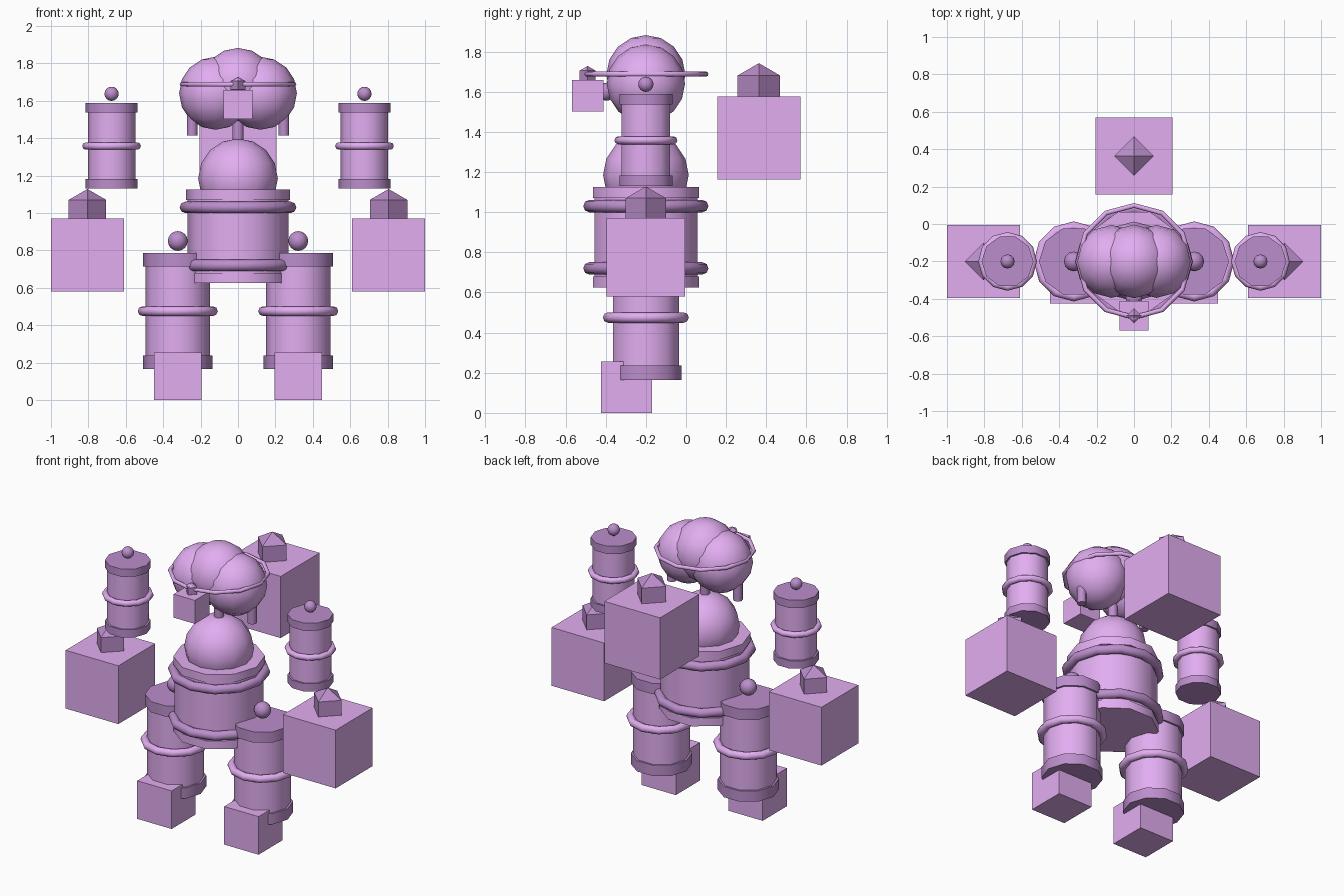
import bpy, math

if "Cube" in bpy.data.objects:
    bpy.data.objects.remove(bpy.data.objects["Cube"])

Y = -0.2  # body axis


def material(name, rgb):
    m = bpy.data.materials.new(name)
    m.diffuse_color = (*rgb, 1)
    m.use_nodes = True
    m.node_tree.nodes["Principled BSDF"].inputs["Base Color"].default_value = m.diffuse_color
    return m


LIGHT = material("light_purple", (0.76, 0.42, 0.88))
DARK = material("dark_purple", (0.50, 0.27, 0.60))


def finish(name, mat, smooth=True):
    o = bpy.context.object
    o.name = name
    o.data.materials.append(mat)
    if smooth:
        bpy.ops.object.shade_smooth_by_angle(angle=math.radians(50))
    return o


def cube(name, loc, size):
    bpy.ops.mesh.primitive_cube_add(size=size, location=loc)
    finish(name, LIGHT, False)


def ball(name, loc, r, mat=DARK):
    bpy.ops.mesh.primitive_uv_sphere_add(segments=12, ring_count=8, radius=r, location=loc)
    finish(name, mat)


def cyl(name, x, z0, z1, r, mat, n=10):
    bpy.ops.mesh.primitive_cylinder_add(vertices=n, radius=r, depth=z1 - z0,
                                        location=(x, Y, (z0 + z1) / 2),
                                        rotation=(0, 0, math.pi / 2))
    finish(name, mat)


def ring(name, x, z, outer, tube, mat):
    bpy.ops.mesh.primitive_torus_add(major_segments=12, minor_segments=8,
                                     major_radius=outer - tube, minor_radius=tube,
                                     location=(x, Y, z))
    finish(name, mat)


def gem(name, loc, r):
    # four-sided bipyramid
    bpy.ops.mesh.primitive_uv_sphere_add(segments=4, ring_count=2, radius=r, location=loc)
    finish(name, DARK, False)


def barrel(name, x, z0, z1, r, cap_r, cap_h, top_mat=DARK):
    cyl(name + "_body", x, z0 + cap_h, z1 - cap_h, r, LIGHT)
    cyl(name + "_bottom_cap", x, z0, z0 + cap_h, cap_r, top_mat)
    cyl(name + "_top_cap", x, z1 - cap_h, z1, cap_r, top_mat)


# Torso, chest dome and neck
barrel("torso", 0, 0.625, 1.125, 0.27, 0.278, 0.055, LIGHT)
ring("torso_upper_ring", 0, 1.03, 0.312, 0.031, DARK)
ring("torso_lower_ring", 0, 0.72, 0.312, 0.031, DARK)
ball("chest_dome", (0, Y, 1.185), 0.213, LIGHT)
cyl("neck", 0, 1.36, 1.55, 0.03, DARK)

# Head lobes and halo band
ball("head_top_lobe", (0, Y, 1.685), 0.197, LIGHT)
ring("head_band", 0, 1.688, 0.312, 0.013, LIGHT)

# Muzzle
cube("muzzle_block", (0, -0.49, 1.58), 0.157)
gem("muzzle_gem", (0, -0.49, 1.682), 0.046)
ball("muzzle_joint", (0, -0.397, 1.60), 0.045)
ball("band_stud", (0, -0.50, 1.70), 0.02, LIGHT)

# Back pack
cube("back_pack", (0, 0.363, 1.37), 0.413)
gem("back_pack_gem", (0, 0.363, 1.62), 0.122)

# Mirrored limbs
for side, s in (("left", -1), ("right", 1)):
    ball(side + "_head_lobe", (s * 0.12, Y, 1.64), 0.195, LIGHT)
    cyl(side + "_head_peg", s * 0.245, 1.415, 1.6, 0.029, DARK)

    barrel(side + "_arm", s * 0.676, 1.13, 1.588, 0.127, 0.139, 0.052)
    ring(side + "_arm_ring", s * 0.676, 1.358, 0.157, 0.02, LIGHT)
    ball(side + "_shoulder_ball", (s * 0.676, Y, 1.637), 0.038)

    cube(side + "_hand", (s * 0.805, Y, 0.775), 0.39)
    gem(side + "_hand_gem", (s * 0.805, Y, 1.012), 0.116)

    barrel(side + "_leg", s * 0.322, 0.165, 0.785, 0.173, 0.186, 0.072)
    ring(side + "_leg_ring", s * 0.322, 0.475, 0.214, 0.026, LIGHT)
    ball(side + "_hip_ball", (s * 0.322, Y, 0.85), 0.053)

    cube(side + "_foot", (s * 0.322, -0.297, 0.1275), 0.255)
